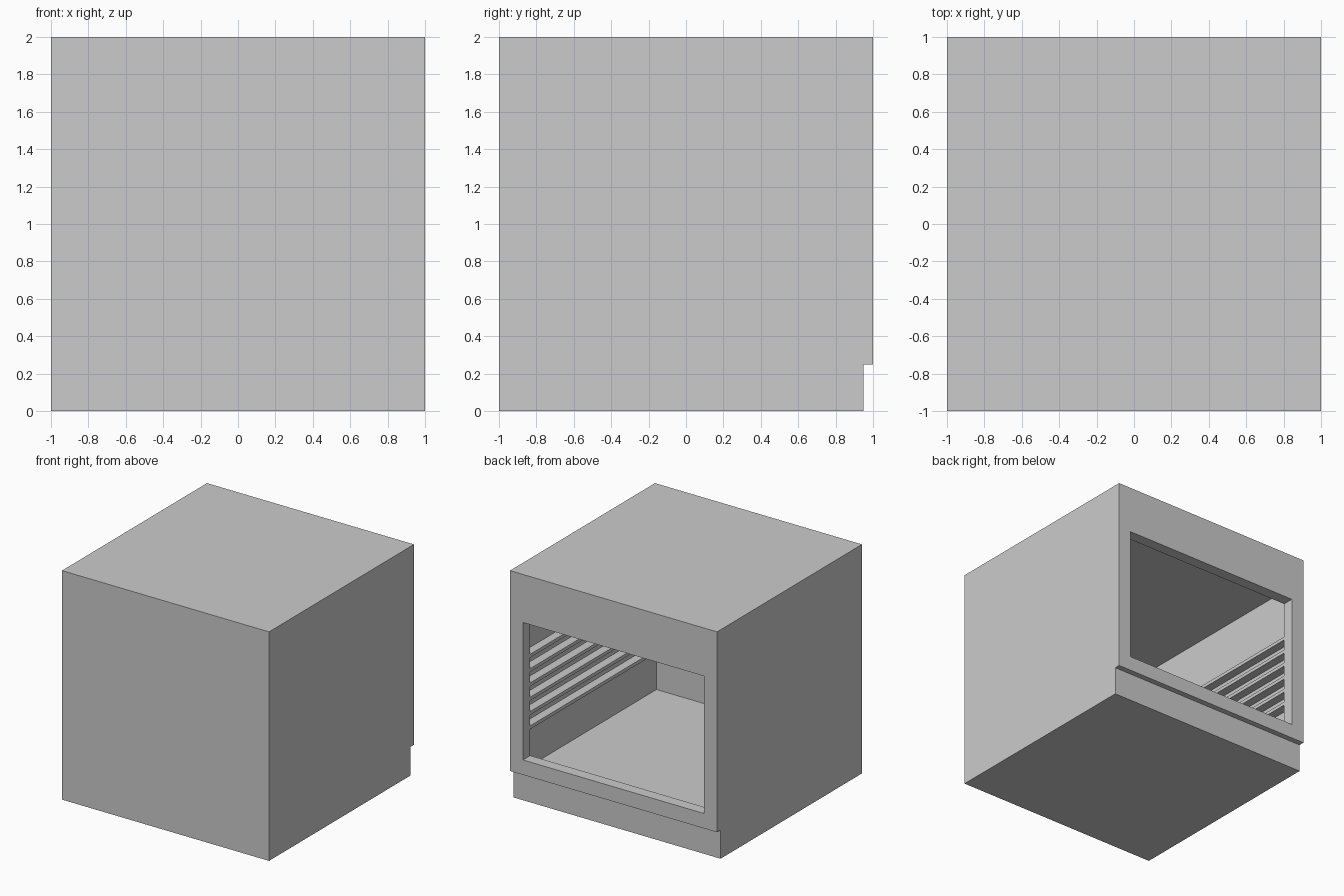
import bpy, bmesh

if "Cube" in bpy.data.objects:
    bpy.data.objects.remove(bpy.data.objects["Cube"])


def box(name, x, y, z):
    """Box from (min, max) ranges on each axis."""
    bm = bmesh.new()
    bmesh.ops.create_cube(bm, size=1)
    for v in bm.verts:
        for i, (a, b) in enumerate((x, y, z)):
            v.co[i] = a if v.co[i] < 0 else b
    me = bpy.data.meshes.new(name)
    bm.to_mesh(me)
    bm.free()
    ob = bpy.data.objects.new(name, me)
    bpy.context.collection.objects.link(ob)
    return ob


def cut(target, cutter):
    mod = target.modifiers.new("cut", 'BOOLEAN')
    mod.operation = 'DIFFERENCE'
    mod.solver = 'EXACT'
    mod.object = cutter
    bpy.context.view_layer.objects.active = target
    bpy.ops.object.modifier_apply(modifier=mod.name)
    bpy.data.objects.remove(cutter)


# Cabinet shell: toe recess, wide cavity, narrower framed opening
cabinet = box("cabinet_shell", (-1, 1), (-1, 1), (0, 2))
cut(cabinet, box("toe_recess", (-1.1, 1.1), (0.95, 1.1), (-0.1, 0.25)))
cut(cabinet, box("cavity", (-0.95, 0.95), (-0.95, 0.9), (0.23, 1.77)))
cut(cabinet, box("opening", (-0.875, 0.875), (0.8, 1.1), (0.38, 1.58)))

# Tray rails on both side walls
for i in range(6):
    z = 0.64 + i * 0.125
    for side, s in (("right", 1), ("left", -1)):
        xs = sorted((s * 0.875, s * 0.95))
        box(f"tray_rail_{side}_{i + 1}", xs, (-0.95, 0.9), (z - 0.03, z))
